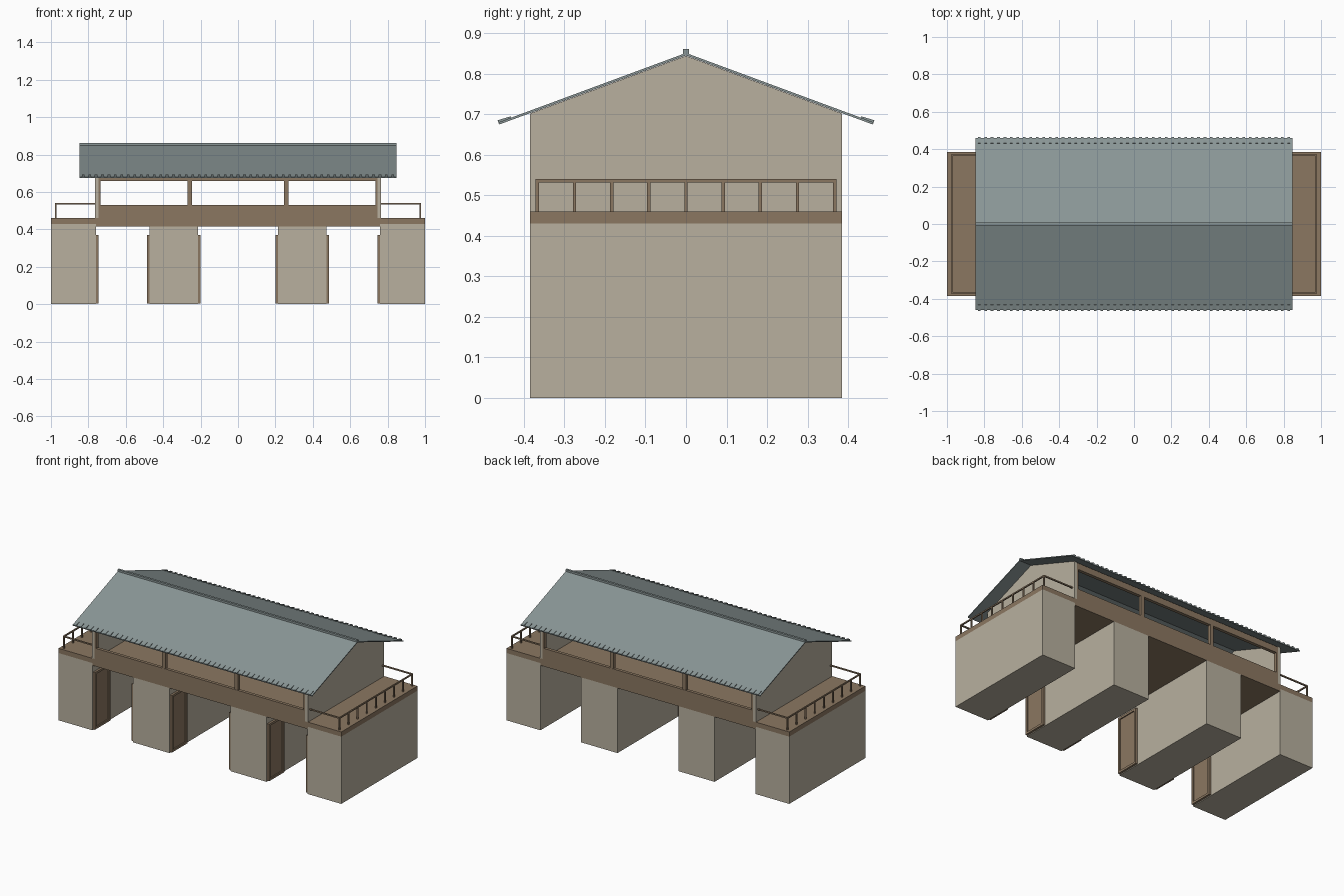
import bpy, bmesh, math
from mathutils import Matrix

cube = bpy.data.objects.get("Cube")
if cube:
    bpy.data.objects.remove(cube, do_unlink=True)


def material(name, rgb):
    lin = [(c / 255 / 12.92) if c < 11 else ((c / 255 + 0.055) / 1.055) ** 2.4 for c in rgb]
    m = bpy.data.materials.new(name)
    m.use_nodes = True
    m.diffuse_color = (*lin, 1)
    m.node_tree.nodes["Principled BSDF"].inputs["Base Color"].default_value = (*lin, 1)
    return m


STONE = material("pale stone", (184, 176, 159))
WOOD = material("brown wood", (139, 119, 97))
TILE = material("grey roof tile", (138, 150, 150))


def finish(name, bm, mat):
    bmesh.ops.recalc_face_normals(bm, faces=bm.faces)
    mesh = bpy.data.meshes.new(name)
    bm.to_mesh(mesh)
    bm.free()
    mesh.materials.append(mat)
    ob = bpy.data.objects.new(name, mesh)
    bpy.context.collection.objects.link(ob)
    return ob


def boxes(name, spans, mat):
    """One object from boxes given as (x0, x1, y0, y1, z0, z1)."""
    bm = bmesh.new()
    for x0, x1, y0, y1, z0, z1 in spans:
        m = Matrix.Translation(((x0 + x1) / 2, (y0 + y1) / 2, (z0 + z1) / 2))
        m = m @ Matrix.Diagonal((x1 - x0, y1 - y0, z1 - z0, 1))
        bmesh.ops.create_cube(bm, size=1, matrix=m)
    return finish(name, bm, mat)


def prism(name, profile, x0, x1, mat):
    """Extrude a y-z profile along x."""
    bm = bmesh.new()
    face = bm.faces.new([bm.verts.new((x0, y, z)) for y, z in profile])
    ext = bmesh.ops.extrude_face_region(bm, geom=[face])
    verts = [g for g in ext["geom"] if isinstance(g, bmesh.types.BMVert)]
    bmesh.ops.translate(bm, verts=verts, vec=(x1 - x0, 0, 0))
    return finish(name, bm, mat)


def mirror_x(span):
    return (-span[1], -span[0], *span[2:])


def mirror_y(span):
    return (*span[:2], -span[3], -span[2], *span[4:])


HALF = 0.385       # half depth of the building
WALL = 0.765       # outer face of the end walls
SLOPE = 0.37
RIDGE = 0.847

# Stone piers
for side, flip in (("left", False), ("right", True)):
    for label, span in (("outer", (0.76, 1, -HALF, HALF, 0, 0.43)),
                        ("inner", (0.215, 0.472, -HALF, HALF, 0, 0.416))):
        boxes(f"{side}_{label}_pier", [mirror_x(span) if flip else span], STONE)

# Doors with frames on the inner pier faces, near the front
frames, panels = [], []
y0, y1, top, w = -0.38, -0.225, 0.37, 0.014
for face, out in ((0.76, -1), (0.472, 1), (0.215, -1)):
    def slab(thick):
        return sorted((face, face + out * thick))
    fx, px = slab(0.014), slab(0.007)
    parts = [(*fx, y0, y0 + w, 0.005, top), (*fx, y1 - w, y1, 0.005, top),
             (*fx, y0 + w, y1 - w, top - w, top), (*fx, y0 + w, y1 - w, 0.005, 0.005 + w)]
    frames += parts + [mirror_x(p) for p in parts]
    leaf = (*px, y0 + w, y1 - w, 0.005 + w, top - w)
    panels += [leaf, mirror_x(leaf)]
boxes("door_frames", frames, WOOD)
boxes("door_panels", panels, WOOD)

# Decks, floor and parapets
deck = (WALL, 1, -HALF, HALF, 0.43, 0.46)
boxes("end_decks", [deck, mirror_x(deck)], WOOD)
boxes("hall_floor", [(-WALL, WALL, -HALF + 0.02, HALF - 0.02, 0.415, 0.46)], WOOD)
parapet = (-0.745, 0.745, -HALF, -HALF + 0.02, 0.46, 0.53)
sill = (-WALL, WALL, -HALF, -HALF + 0.02, 0.415, 0.46)
boxes("parapets", [parapet, mirror_y(parapet)], WOOD)
boxes("floor_edge_beams", [sill, mirror_y(sill)], WOOD)

# Posts and wall plates along both long sides
timber = [(-0.745, 0.745, -HALF + 0.001, -HALF + 0.022, 0.66, 0.70)]
for x, half in ((-0.74, 0.006), (-0.257, 0.012), (0.257, 0.012), (0.74, 0.006)):
    timber.append((x - half, x + half, -HALF + 0.001, -HALF + 0.022, 0.53, 0.66))
boxes("posts_and_wall_plates", timber + [mirror_y(t) for t in timber], WOOD)

# Gable end walls
eave = RIDGE - SLOPE * HALF - 0.003
gable = [(-HALF, 0.46), (HALF, 0.46), (HALF, eave), (0, RIDGE - 0.003), (-HALF, eave)]
prism("left_gable_wall", gable, 0.745, WALL, STONE)
prism("right_gable_wall", gable, -WALL, -0.745, STONE)

# Roof sheet and ridge cap
EDGE, LENGTH = 0.46, 0.847
low = RIDGE - SLOPE * EDGE
prism("roof", [(-EDGE, low - 0.002), (0, RIDGE - 0.002), (EDGE, low - 0.002),
               (EDGE, low + 0.004), (0, RIDGE + 0.004), (-EDGE, low + 0.004)],
      -LENGTH, LENGTH, TILE)
boxes("ridge_cap", [(-LENGTH, LENGTH, -0.007, 0.007, 0.846, 0.861)], TILE)

# Row of tile ends along each eave
count, pitch = 49, 0.0345
bm = bmesh.new()
for s in (-1, 1):
    for i in range(count):
        x = (i - (count - 1) / 2) * pitch
        m = Matrix.Translation((x, s * 0.447, RIDGE - SLOPE * 0.447 + 0.004))
        m = m @ Matrix.Rotation(-s * math.atan(SLOPE * 0.8), 4, "X")
        m = m @ Matrix.Diagonal((0.014, 0.034, 0.009, 1))
        bmesh.ops.create_cube(bm, size=1, matrix=m)
finish("eave_tile_ends", bm, TILE)

# Railings around the end decks
R, RY, T = 0.975, 0.367, 0.004
rails = [(R - T, R + T, -RY - T, RY + T, 0.532, 0.54)]
for s in (-1, 1):
    rails.append((WALL, R - T, s * RY - T, s * RY + T, 0.532, 0.54))
for i in range(9):
    y = -RY + i * RY / 4
    rails.append((R - T, R + T, y - T, y + T, 0.46, 0.532))
boxes("left_railing", rails, WOOD)
boxes("right_railing", [mirror_x(r) for r in rails], WOOD)
